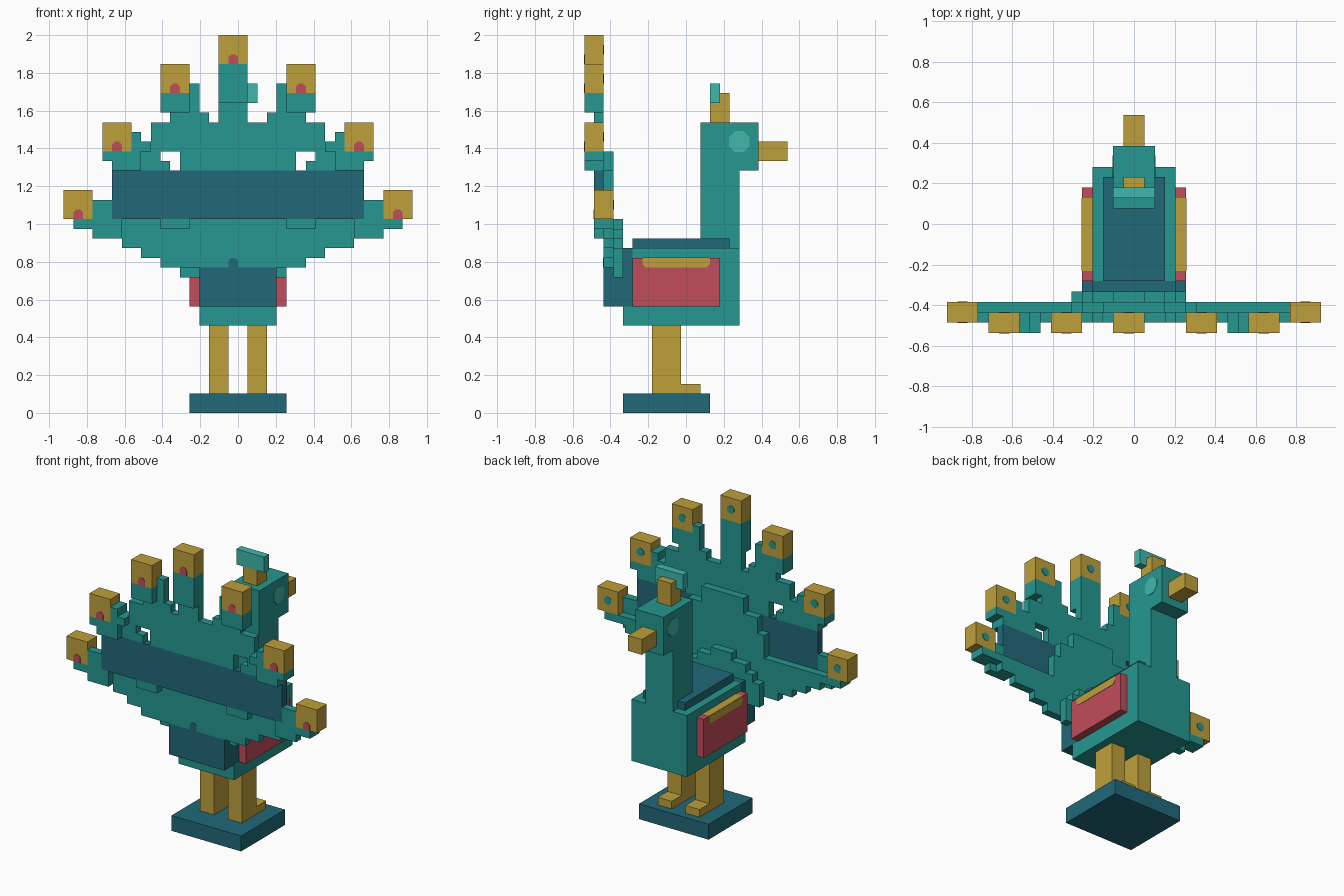
import bpy, math

cube = bpy.data.objects.get("Cube")
if cube:
    bpy.data.objects.remove(cube)

UNIT = 2 / 39  # edge length of one block


def material(name, colour):
    mat = bpy.data.materials.new(name)
    mat.use_nodes = True
    rgba = (*colour, 1)
    mat.diffuse_color = rgba
    mat.node_tree.nodes["Principled BSDF"].inputs["Base Color"].default_value = rgba
    return mat


TEAL = material("teal", (.018, .31, .28))
DARK = material("dark_blue", (.015, .14, .19))
GOLD = material("gold", (.52, .35, .045))
ROSE = material("rose", (.53, .075, .105))
MINT = material("mint", (.05, .48, .41))


def add_mesh(name, verts, faces, mat):
    mesh = bpy.data.meshes.new(name)
    mesh.from_pydata([[c * UNIT for c in v] for v in verts], [], faces)
    mesh.materials.append(mat)
    obj = bpy.data.objects.new(name, mesh)
    bpy.context.scene.collection.objects.link(obj)
    return obj


def boxes(name, mat, *spans):
    """One object made of boxes, each given as x, y and z ranges in blocks."""
    verts, faces = [], []
    for xs, ys, zs in spans:
        b = len(verts)
        verts += [(x, y, z) for x in xs for y in ys for z in zs]
        for quad in ((0, 1, 3, 2), (4, 6, 7, 5), (0, 4, 5, 1),
                     (2, 3, 7, 6), (0, 2, 6, 4), (1, 5, 7, 3)):
            faces.append([b + i for i in quad])
    return add_mesh(name, verts, faces, mat)


def mirrored(*spans):
    """The given spans followed by their copies across x."""
    return list(spans) + [((-xs[1], -xs[0]), ys, zs) for xs, ys, zs in spans]


def plate(name, mat, outline, place):
    """Thin plate; place(u, v, t) puts an outline point at depth t."""
    n = len(outline)
    verts = [place(u, v, t) for t in (-.05, .05) for u, v in outline]
    faces = [list(range(n))[::-1], list(range(n, n + n))]
    faces += [(i, (i + 1) % n, n + (i + 1) % n, n + i) for i in range(n)]
    return add_mesh(name, verts, faces, mat)


def octagon(radius):
    return [(radius * math.cos(math.pi * (k + .5) / 4),
             radius * math.sin(math.pi * (k + .5) / 4)) for k in range(8)]


def arch(half_width, height, cut):
    """Flat based outline with both upper corners cut."""
    w = half_width
    return [(-w, 0), (w, 0), (w, height - cut), (w - cut, height),
            (cut - w, height), (-w, height - cut)]


# Stand, legs and feet
boxes("stand", DARK, ((-5, 5), (-6.5, 2.5), (0, 2)))
boxes("legs", GOLD, *mirrored(((1, 3), (-3.5, -.5), (2, 9))))
boxes("feet", GOLD, *mirrored(((1, 3), (-.5, 1.5), (2, 3))))

# Body, rump and saddle
boxes("body", TEAL, ((-4, 4), (-6.5, 5.5), (9, 11)), ((-4, 4), (-5.5, 5.5), (11, 17)))
boxes("rump", DARK, ((-4, 4), (-8.5, -5.5), (11, 15)), ((-4, 4), (-6.5, -5.5), (15, 17)))
boxes("saddle", DARK, ((-3, 3), (-5.5, 4.5), (17, 18)))
plate("rump_spot", DARK, arch(.5, 1, .3), lambda u, v, t: (u - .5, t - 8.5, v + 15))

# Neck, head, beak and crest
boxes("neck", TEAL, ((-2, 2), (1.5, 5.5), (17, 25)))
boxes("head", TEAL, ((-2, 2), (1.5, 7.5), (25, 30)))
boxes("beak", GOLD, ((-1, 1), (7.5, 10.5), (26, 28)))
boxes("crest_stem", GOLD, ((-1, 1), (2.5, 4.5), (30, 32)), ((-1, 1), (3.5, 4.5), (32, 33)))
boxes("crest_bar", MINT, ((-2, 2), (2.5, 3.5), (32, 34)))

# Wings and eyes on both sides
boxes("wings", ROSE, *mirrored(((4, 5), (-5.5, 3.5), (11, 16))))
for side, label in ((1, "left"), (-1, "right")):
    plate(label + "_eye", MINT, octagon(1.17),
          lambda u, v, t: (side * 2 + t, u + 5.5, v + 28))
    plate(label + "_wing_stripe", GOLD, [(u, -v) for u, v in arch(3.5, 1, .35)],
          lambda u, v, t: (side * 5 + t, u - 1, v + 16))
    boxes(label + "_wing_edge", GOLD,
          (sorted((side * 4, side * 5)), (-4.5, 2.5), (15.9, 16.03)))

# Tail fan: four slabs that step backward as they rise
INNER, MIDDLE, OUTER, REAR = (-7.5, -6.5), (-8.5, -7.5), (-9.5, -8.5), (-10.5, -9.5)
DEEP = (REAR[0], OUTER[1])
boxes("fan_inner", TEAL,
      ((-6, 5), INNER, (14, 17)), ((-5, 4), INNER, (17, 18)),
      ((-4, 3), INNER, (18, 19)), ((-2, 1), INNER, (19, 20)))
boxes("fan_middle", TEAL,
      ((-8, 7), MIDDLE, (15, 16)), ((-10, 9), MIDDLE, (16, 17)),
      ((-12, 12), MIDDLE, (17, 18)), ((-14, 14), MIDDLE, (18, 20)),
      ((-6, 6), MIDDLE, (20, 23)), ((-5, 5), MIDDLE, (23, 25)),
      ((-3, 3), MIDDLE, (25, 27)))
boxes("fan_band", DARK, ((-13, 13), OUTER, (20, 25)))
boxes("fan_outer", TEAL,
      ((-6, 6), OUTER, (25, 27)), ((-9, 9), OUTER, (27, 30)), ((-2, 1), OUTER, (30, 32)),
      *mirrored(((7, 10), OUTER, (25, 26)), ((8, 10), OUTER, (26, 27)),
                ((9, 10), OUTER, (27, 28)), ((5, 7), OUTER, (30, 31)),
                ((3, 5), OUTER, (30, 31)), ((5, 8), OUTER, (19, 20))))

# Stems that carry the feather tips
boxes("feather_stems", TEAL, ((-2, 1), DEEP, (32, 36)),
      *mirrored(((5, 8), DEEP, (31, 33)), ((4, 5), OUTER, (31, 34)),
                ((10, 13), DEEP, (25, 26)), ((10, 14), DEEP, (26, 27)),
                ((9, 11), DEEP, (27, 28)), ((10, 11), DEEP, (28, 29)),
                ((13, 15), OUTER, (20, 22)), ((12, 15), OUTER, (18, 19)),
                ((12, 17), (-9.5, -7.5), (19, 20))))

# Feather tips, each with a rose notch behind and a teal spot before
tips = [(-.5, 36, -10.5)]
for x, z, back in ((6.5, 33, -10.5), (12.5, 27, -10.5), (16.5, 20, -9.5)):
    tips += [(x, z, back), (-x, z, back)]
for x, z, back in tips:
    boxes("feather_tip", GOLD, ((x - 1.5, x + 1.5), (back, back + 2), (z, z + 3)))
    plate("tip_notch", ROSE, arch(.5, 1, .3), lambda u, v, t: (x + u, back + t, z + v))
    plate("tip_spot", TEAL, octagon(.54),
          lambda u, v, t: (x + u, back + 2 + t, z + 1.5 + v))
